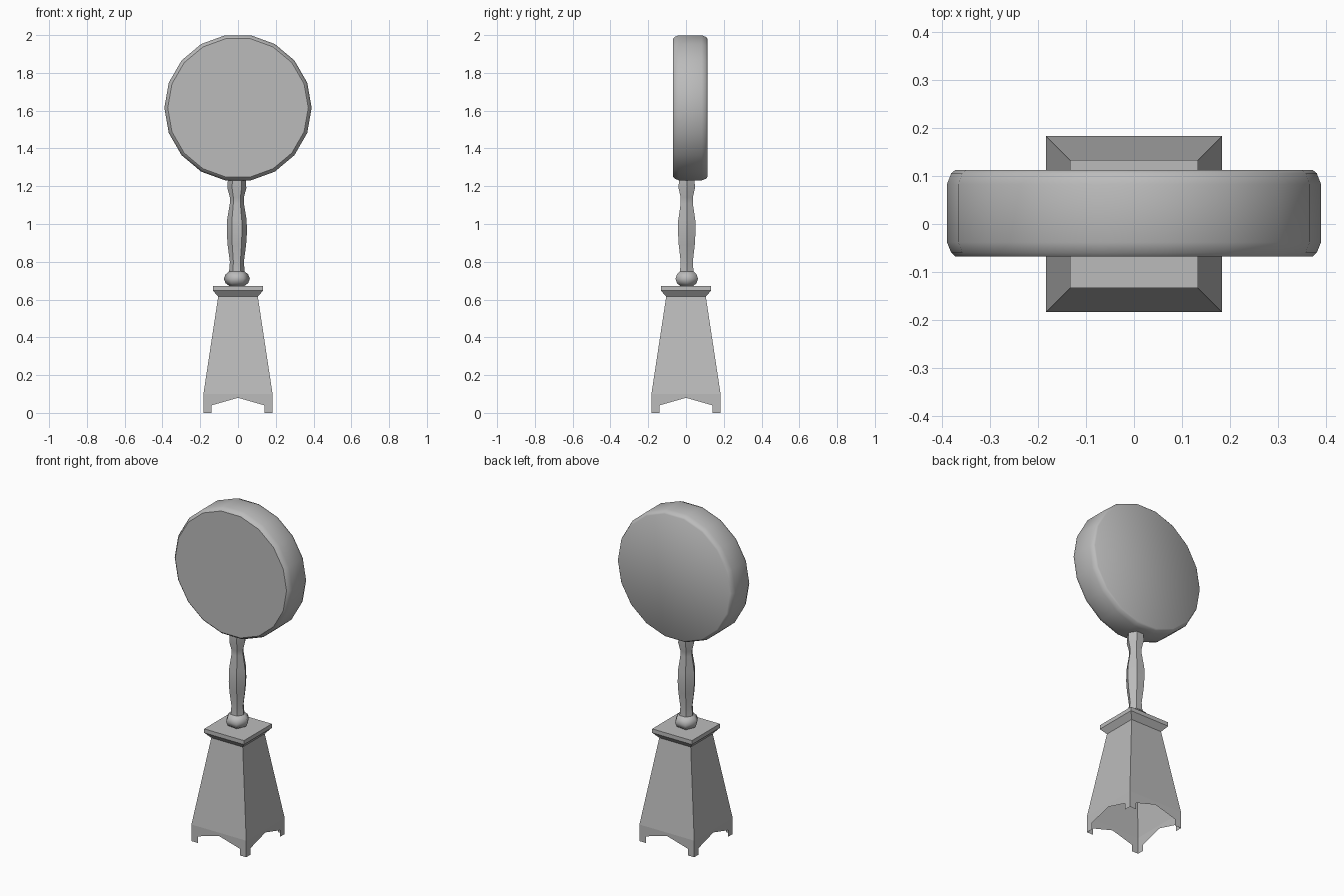
import bpy, bmesh, math
from mathutils import Matrix

if "Cube" in bpy.data.objects:
    bpy.data.objects.remove(bpy.data.objects["Cube"])

# One plain grey for everything
grey = bpy.data.materials.new("plain grey")
grey.use_nodes = True
colour = (0.5, 0.5, 0.5, 1)
grey.diffuse_color = colour
grey.node_tree.nodes["Principled BSDF"].inputs["Base Color"].default_value = colour


def finish(name, bm, smooth_angle=None):
    bmesh.ops.recalc_face_normals(bm, faces=bm.faces)
    mesh = bpy.data.meshes.new(name)
    bm.to_mesh(mesh)
    bm.free()
    mesh.materials.append(grey)
    obj = bpy.data.objects.new(name, mesh)
    bpy.context.collection.objects.link(obj)
    if smooth_angle:
        bpy.ops.object.select_all(action="DESELECT")
        obj.select_set(True)
        bpy.context.view_layer.objects.active = obj
        bpy.ops.object.shade_smooth_by_angle(angle=math.radians(smooth_angle))
    return obj


def lathe(name, profile, sides, smooth_angle=None, turn=0, matrix=Matrix()):
    """Stack rings of (radius, height) around z and cap both ends."""
    bm = bmesh.new()
    rings = []
    for r, z in profile:
        angles = [turn + math.tau * i / sides for i in range(sides)]
        rings.append([bm.verts.new((r * math.cos(a), r * math.sin(a), z)) for a in angles])
    for low, high in zip(rings, rings[1:]):
        for i in range(sides):
            j = (i + 1) % sides
            bm.faces.new((low[i], low[j], high[j], high[i]))
    bm.faces.new(rings[0])
    bm.faces.new(rings[-1])
    bm.transform(matrix)
    return finish(name, bm, smooth_angle)


# Hollow tapered pedestal: the same wall, with feet and arch, turned four times
bm = bmesh.new()
foot, wide, narrow = 0.14, 0.183, 0.105
outline = [(-wide, 0), (-foot, 0), (-foot, 0.04), (0, 0.08), (foot, 0.04),
           (foot, 0), (wide, 0), (wide, 0.1), (-wide, 0.1)]
for k in range(4):
    spin = Matrix.Rotation(k * math.pi / 2, 3, "Z")
    lower = [bm.verts.new(spin @ Matrix.Translation((x, -wide, z)).translation) for x, z in outline]
    bm.faces.new(lower)
    upper = [bm.verts.new(spin @ Matrix.Translation((s * narrow, -narrow, 0.615)).translation)
             for s in (1, -1)]
    bm.faces.new((lower[-1], lower[-2], *upper))
bmesh.ops.remove_doubles(bm, verts=bm.verts, dist=0.0001)
finish("pedestal", bm)

# Square cap with a flared underside
cap = [(0.105, 0.615), (0.133, 0.648), (0.133, 0.672)]
lathe("pedestal_cap", [(r * math.sqrt(2), z) for r, z in cap], 4, turn=math.pi / 4)

# Ball and six-sided turned stem
axis = Matrix.Translation((-0.006, 0.004, 0))
ball = [(0.04, 0.672), (0.06, 0.687), (0.069, 0.71), (0.06, 0.733), (0.04, 0.75)]
lathe("stem_ball", ball, 6, 75, matrix=axis)
stem = [(0.042, 0.74), (0.037, 0.8), (0.049, 0.89), (0.053, 0.95), (0.052, 1.02),
        (0.037, 1.11), (0.037, 1.14), (0.05, 1.19), (0.047, 1.25)]
lathe("stem", stem, 6, 35, matrix=axis)

# Round head, an upright drum with softened rims
drum = [(0.372, -0.113), (0.381, -0.106), (0.39, -0.083),
        (0.39, 0.038), (0.381, 0.06), (0.372, 0.068)]
upright = Matrix.Translation((0, 0, 1.615)) @ Matrix.Rotation(math.pi / 2, 4, "X")
lathe("round_head", drum, 18, 40, matrix=upright)
